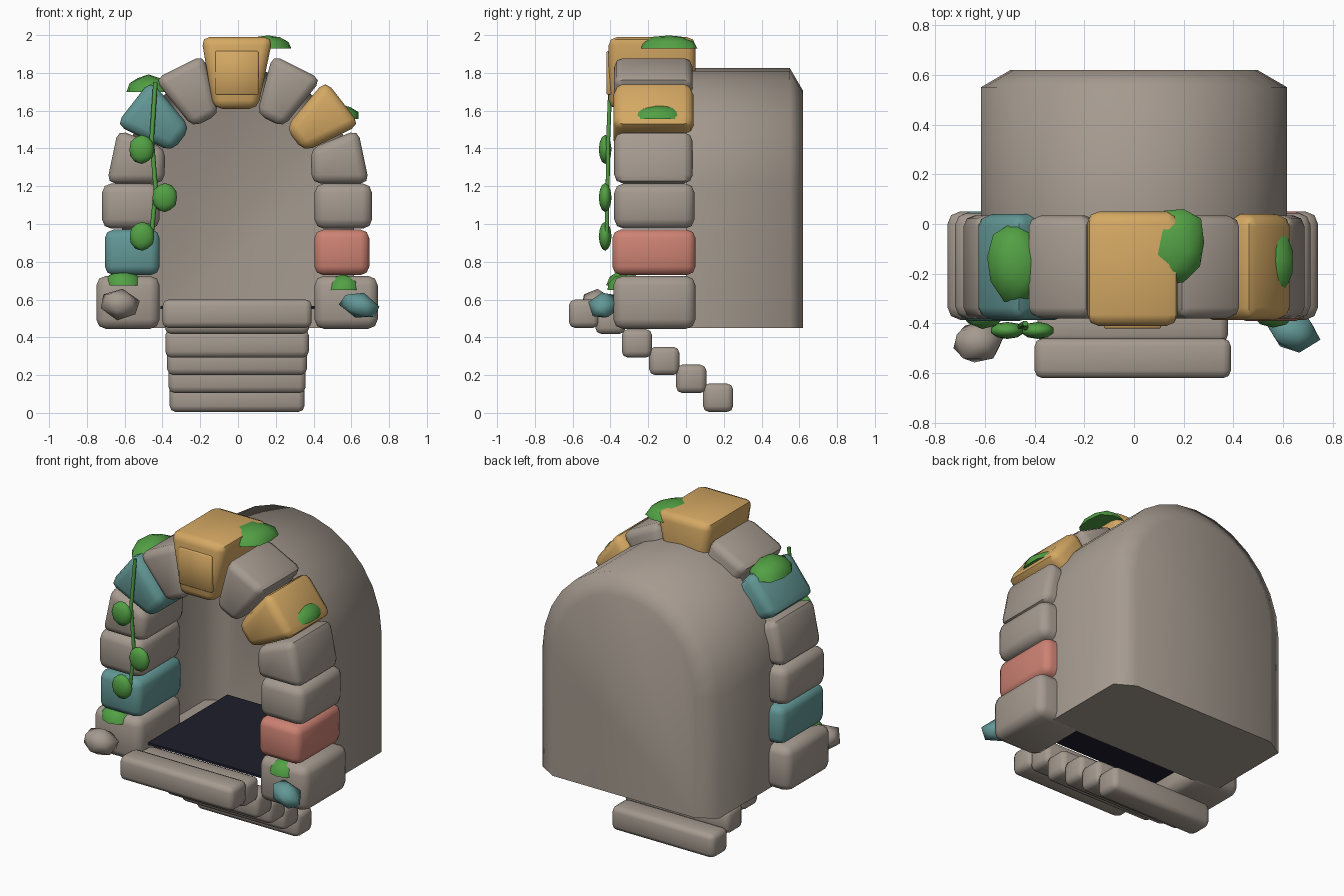
import bpy, bmesh, math, random
from mathutils import Matrix, Vector, Euler

if "Cube" in bpy.data.objects:
    bpy.data.objects.remove(bpy.data.objects["Cube"])

random.seed(4)


def mat(name, rgb):
    m = bpy.data.materials.new(name)
    m.diffuse_color = (*rgb, 1)
    m.use_nodes = True
    m.node_tree.nodes["Principled BSDF"].inputs["Base Color"].default_value = m.diffuse_color
    return m


STONE = mat("grey stone", (.376, .323, .275))
GOLD = mat("gold stone", (.658, .392, .125))
TEAL = mat("teal stone", (.122, .314, .305))
RED = mat("red stone", (.610, .223, .171))
GREEN = mat("moss green", (.084, .352, .058))
DARK = mat("dark floor", (.013, .013, .026))


def finish(bm, name, material, angle=50, fix=True):
    if fix:
        bmesh.ops.recalc_face_normals(bm, faces=bm.faces)
    me = bpy.data.meshes.new(name)
    bm.to_mesh(me)
    bm.free()
    me.materials.append(material)
    for p in me.polygons:
        p.use_smooth = True
    me.set_sharp_from_angle(angle=math.radians(angle))
    ob = bpy.data.objects.new(name, me)
    bpy.context.collection.objects.link(ob)
    return ob


def block(name, quad, y0, y1, material, bevel=.045, seg=2):
    """Bevelled prism: an x-z outline pushed from y0 to y1."""
    bm = bmesh.new()
    a = [bm.verts.new((x, y0, z)) for x, z in quad]
    b = [bm.verts.new((x, y1, z)) for x, z in quad]
    bm.faces.new(a)
    bm.faces.new(b[::-1])
    n = len(quad)
    for i in range(n):
        bm.faces.new((a[i], b[i], b[(i + 1) % n], a[(i + 1) % n]))
    bmesh.ops.recalc_face_normals(bm, faces=bm.faces)
    if bevel:
        bmesh.ops.bevel(bm, geom=bm.edges[:], offset=bevel, segments=seg,
                        profile=.5, affect='EDGES', clamp_overlap=True)
    return finish(bm, name, material)


def box(x0, x1, z0, z1):
    return [(x0, z0), (x1, z0), (x1, z1), (x0, z1)]


def wedge(t0, t1, r0, r1, side):
    """Arch stone outline between two angles around the arch centre."""
    return [(side * r * math.cos(math.radians(t)), 1.21 + r * math.sin(math.radians(t)))
            for r, t in ((r0, t0), (r1, t0), (r1, t1), (r0, t1))]


def blob(name, loc, size, material, rot=(0, 0, 0), sub=2, flat=False, jitter=0):
    bm = bmesh.new()
    bmesh.ops.create_icosphere(bm, subdivisions=sub, radius=1)
    for v in bm.verts:
        v.co *= 1 + random.uniform(-jitter, jitter)
        if flat:
            v.co.z = max(v.co.z, 0)
    m = Matrix.LocRotScale(Vector(loc), Euler([math.radians(r) for r in rot]), Vector(size))
    bmesh.ops.transform(bm, matrix=m, verts=bm.verts)
    return finish(bm, name, material, 60)


# vaulted chamber: thin shell, open at the front, chamfered at the back
def arch(r, y):
    pts = [(r, y, .45)]
    for i in range(15):
        t = math.pi * i / 14
        pts.append((r * math.cos(t), y, 1.21 + r * math.sin(t)))
    return pts + [(-r, y, .45)]


bm = bmesh.new()
rings = [[bm.verts.new(p) for p in arch(r, y)] for r, y in ((.615, 0), (.615, .55), (.495, .62))]
for a, b in zip(rings, rings[1:]):
    for i in range(len(a)):
        j = (i + 1) % len(a)
        bm.faces.new((a[i], a[j], b[j], b[i]))
bm.faces.new(rings[-1])
finish(bm, "chamber_shell", STONE, 65)

# dark floor inside the doorway
block("dark_floor", box(-.41, .41, .55, .565), -.31, .48, DARK, 0)

# pillar and arch stones, both sides
for side, s, c_low, c_shoulder in ((-1, "left", TEAL, TEAL), (1, "right", RED, GOLD)):
    def sq(x0, x1, z0, z1):
        return box(side * x0, side * x1, z0, z1)
    o = .01 if side < 0 else 0
    block(s + "_base_stone", sq(.405 + o, .74 + o, .445, .725), -.385, .05, STONE, .05)
    block(s + "_pillar_stone_low", sq(.405 + o, .695 + o, .73, .97), -.39, .05, c_low, .045)
    block(s + "_pillar_stone_high", sq(.405 + o, .71 + o, .975, 1.215), -.38, .045, STONE, .05)
    block(s + "_springer_stone",
          [(side * x, z) for x, z in ((.39, 1.215), (.695, 1.215), (.635, 1.50), (.385, 1.40))],
          -.38, .035, STONE, .045)
    block(s + "_shoulder_stone", wedge(26, 50, .39, .72, side), -.385, .04, c_shoulder, .05)
    block(s + "_upper_stone", wedge(51.5, 75, .385, .71, side), -.38, .035, STONE, .045)

# keystone with raised panel
block("keystone", [(-.13, 1.61), (.105, 1.61), (.185, 1.99), (-.195, 1.99)], -.41, .05, GOLD, .045)
block("keystone_panel", box(-.12, .108, 1.685, 1.915), -.42, -.38, GOLD, .005, 1)

# stairs going down into the ground
steps = [(-.54, .45, .40), (-.40, .418, .387), (-.26, .293, .385),
         (-.115, .20, .375), (.028, .105, .368), (.17, .005, .362)]
for i, (y, z, w) in enumerate(steps):
    block(f"step_{i + 1}", box(-w, w - .01, z, z + .15), y - .08, y + .08, STONE, .032)

# loose rocks at the foot
blob("left_rock", (-.625, -.472, .573), (.115, .092, .087), STONE, (0, 10, 15), 1, jitter=.05)
blob("right_rock", (.643, -.437, .568), (.115, .082, .07), TEAL, (0, 20, -15), 1, jitter=.05)

# moss patches
for name, loc, size, rot in (
        ("moss_on_keystone", (.16, -.09, 1.93), (.125, .16, .07), (0, 0, -15)),
        ("moss_left_shoulder", (-.475, -.16, 1.70), (.12, .165, .088), (0, 0, 10)),
        ("moss_right_shoulder", (.54, -.15, 1.555), (.105, .155, .078), (0, 0, 0)),
        ("moss_left_base", (-.61, -.33, .675), (.10, .09, .08), (0, 0, 0)),
        ("moss_right_base", (.56, -.33, .65), (.09, .09, .082), (0, 0, 0))):
    blob(name, loc, size, GREEN, rot, 2, True, .05)

# hanging vine with leaves
cu = bpy.data.curves.new("vine_stem", 'CURVE')
cu.dimensions = '3D'
cu.bevel_depth = .012
cu.bevel_resolution = 1
cu.use_fill_caps = True
sp = cu.splines.new('POLY')
path = [(-.437, -.40, 1.75), (-.457, -.412, 1.45), (-.435, -.415, 1.18), (-.458, -.42, .94)]
sp.points.add(len(path) - 1)
for p, co in zip(sp.points, path):
    p.co = (*co, 1)
cu.materials.append(GREEN)
bpy.context.collection.objects.link(bpy.data.objects.new("vine_stem", cu))
for i, (x, z) in enumerate(((-.51, 1.395), (-.388, 1.14), (-.508, .935))):
    blob(f"vine_leaf_{i + 1}", (x, -.428, z), (.068, .034, .077), GREEN, (0, 0, 0))
